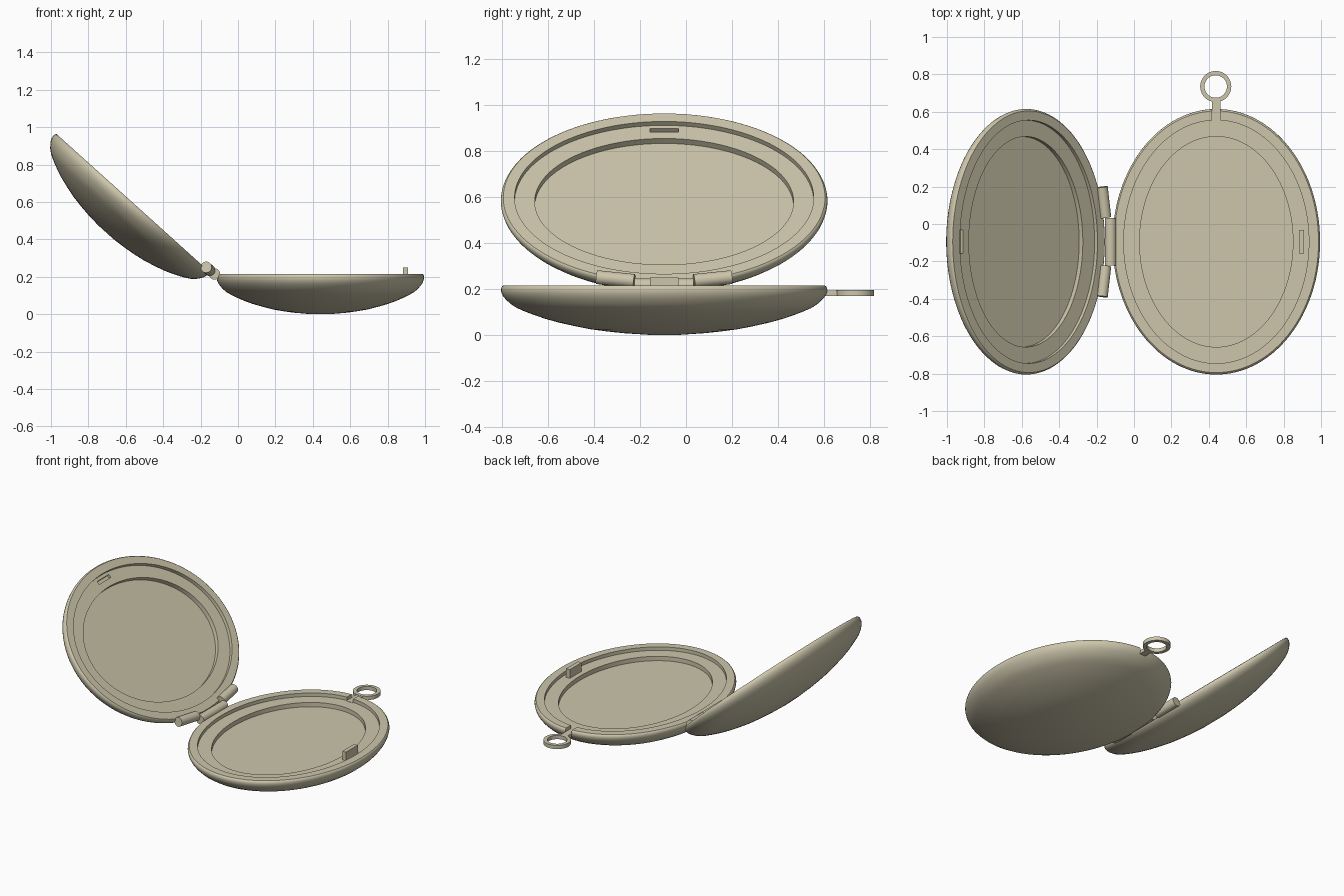
import bpy, bmesh, math
from mathutils import Matrix, Vector

if "Cube" in bpy.data.objects:
    bpy.data.objects.remove(bpy.data.objects["Cube"])

A, B = 0.555, 0.71              # half width and half length of a shell
CY = -0.095                     # hinge and shells share this y centre
H = 0.215                       # shell height; local z = 0 is the rim plane
SEG = 128

mat = bpy.data.materials.new("pale_gold")
mat.diffuse_color = (0.61, 0.565, 0.41, 1)
mat.use_nodes = True
mat.node_tree.nodes["Principled BSDF"].inputs["Base Color"].default_value = mat.diffuse_color

BASE = Matrix.Translation((0.44, CY, H))
LID = (Matrix.Translation((-0.563, CY, 0.597))
       @ Matrix.Rotation(math.radians(42), 4, 'Y') @ Matrix.Rotation(math.pi, 4, 'Z'))


def make(name, bm, matrix):
    bmesh.ops.recalc_face_normals(bm, faces=bm.faces)
    me = bpy.data.meshes.new(name)
    bm.to_mesh(me)
    bm.free()
    ob = bpy.data.objects.new(name, me)
    bpy.context.collection.objects.link(ob)
    me.materials.append(mat)
    ob.matrix_world = matrix
    return ob


def activate(ob):
    bpy.ops.object.select_all(action='DESELECT')
    ob.select_set(True)
    bpy.context.view_layer.objects.active = ob


def smooth(ob):
    activate(ob)
    bpy.ops.object.shade_smooth_by_angle(angle=math.radians(30))


def rings_mesh(rings, closed=False):
    """Skin a stack of ellipses given as (half x, half y, z)."""
    bm = bmesh.new()
    loops = [[bm.verts.new((a * math.cos(2 * math.pi * i / SEG),
                            b * math.sin(2 * math.pi * i / SEG), z))
              for i in range(SEG)] for a, b, z in rings]
    pairs = list(zip(loops, loops[1:]))
    if closed:
        pairs.append((loops[-1], loops[0]))
    else:
        bm.faces.new(loops[0])
        bm.faces.new(loops[-1])
    for p, q in pairs:
        for i in range(SEG):
            j = (i + 1) % SEG
            bm.faces.new((p[i], p[j], q[j], q[i]))
    return bm


def box(name, lo, hi, matrix):
    bm = bmesh.new()
    lo, hi = Vector(lo), Vector(hi)
    bmesh.ops.create_cube(bm, size=1, matrix=Matrix.Translation((lo + hi) / 2)
                          @ Matrix.Diagonal((*(hi - lo), 1)))
    return make(name, bm, matrix)


def barrel(name, p, q, r, matrix):
    p, q = Vector(p), Vector(q)
    bm = bmesh.new()
    rot = (q - p).to_track_quat('Z', 'Y').to_matrix().to_4x4()
    bmesh.ops.create_cone(bm, cap_ends=True, segments=40, radius1=r, radius2=r,
                          depth=(q - p).length,
                          matrix=Matrix.Translation((p + q) / 2) @ rot)
    smooth(make(name, bm, matrix))


def cut(ob, cutter):
    cutter.hide_render = True
    bpy.context.view_layer.update()
    mod = ob.modifiers.new("cut", 'BOOLEAN')
    mod.operation = 'DIFFERENCE'
    mod.solver = 'EXACT'
    mod.object = cutter
    activate(ob)
    bpy.ops.object.modifier_apply(modifier=mod.name)
    bpy.data.objects.remove(cutter)


# Shell section: domed outside, rounded lip, ledge and sunken floor
dome = [(0.1, 0.001), (0.25, 0.008), (0.35, 0.0155), (0.45, 0.025), (0.55, 0.039),
        (0.65, 0.055), (0.73, 0.071), (0.8, 0.088), (0.855, 0.103), (0.9, 0.117),
        (0.94, 0.135), (0.97, 0.155), (0.985, 0.168), (0.995, 0.181), (1, 0.195),
        (0.998, 0.204), (0.993, 0.211), (0.985, 0.215)]
section = [(A * s, B * s, z - H) for s, z in dome]
section += [(0.495, 0.65, 0), (0.495, 0.65, -0.023),
            (0.41, 0.5625, -0.023), (0.41, 0.5625, -0.052)]

# Base shell with a notch for the loop stem
base = make("base_shell", rings_mesh(section), BASE)
cut(base, box("notch_cutter", (-0.023, 0.63, -0.022), (0.023, 0.75, 0.05), BASE))
smooth(base)

# Lid shell with a slot for the latch
lid = make("lid_shell", rings_mesh(section), LID)
cut(lid, box("slot_cutter", (0.453, -0.062, -0.04), (0.475, 0.062, -0.01), LID))
smooth(lid)

# Latch tab on the base ledge
box("latch_tab", (0.441, -0.062, -0.04), (0.468, 0.062, 0.035), BASE)

# Hanging loop: stem and flat ring
box("loop_stem", (-0.022, 0.64, -0.045), (0.022, 0.769, -0.0215), BASE)
smooth(make("loop_ring", rings_mesh([(0.06, 0.06, -0.045), (0.083, 0.083, -0.045),
                                     (0.083, 0.083, -0.02), (0.06, 0.06, -0.02)], True),
            BASE @ Matrix.Translation((-0.003, 0.83, 0))))

# Hinge: one barrel on the base, two on the lid following its edge
barrel("base_hinge_barrel", (-0.565, -0.128, 0), (-0.565, 0.128, 0), 0.03, BASE)
for side, s in (("front", 1), ("back", -1)):
    barrel("lid_hinge_barrel_" + side, (-0.548, s * 0.13, 0.006),
           (-0.523, s * 0.293, 0.006), 0.03, LID)
